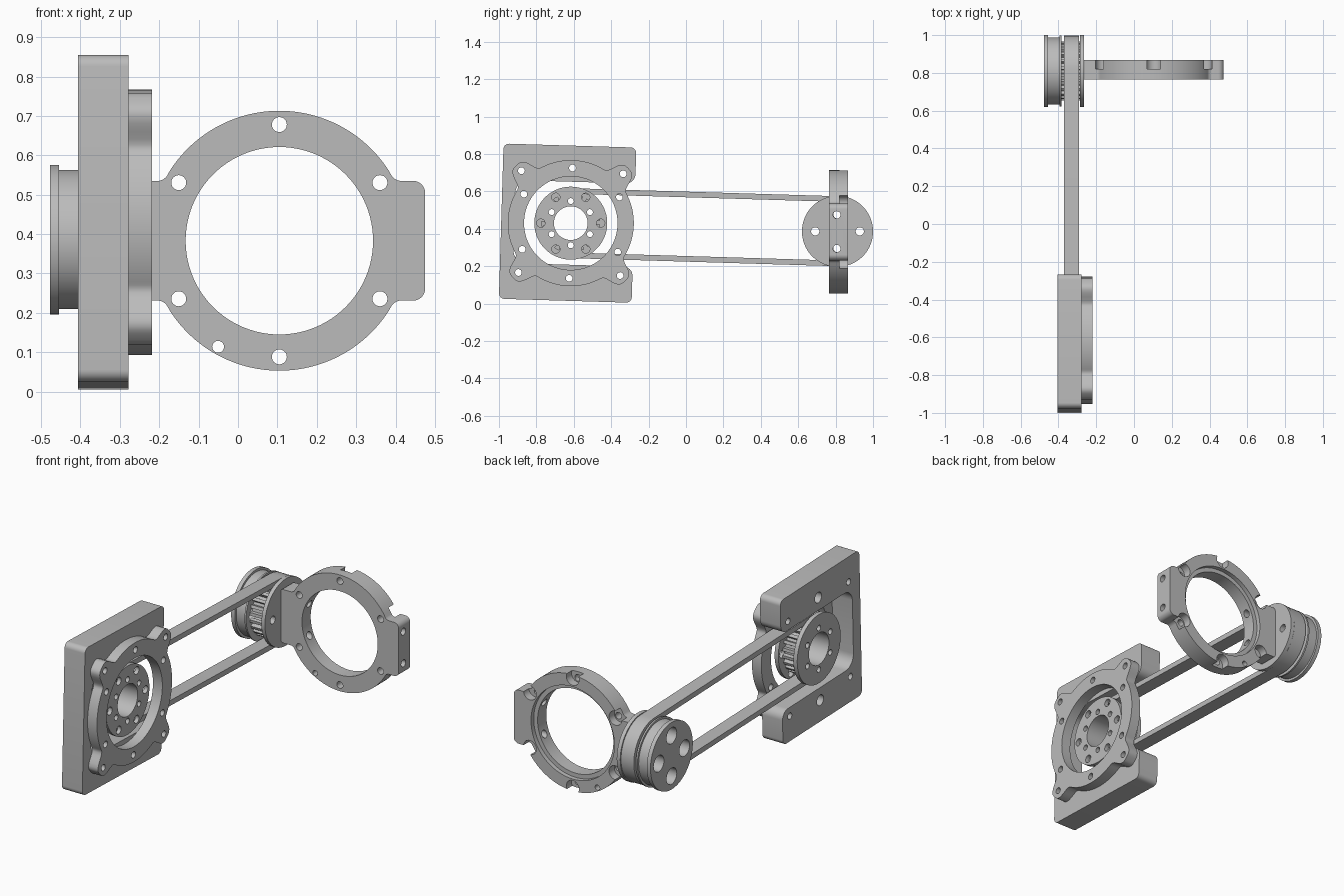
import bpy
import bmesh
from math import sin, cos, pi, radians, exp, degrees

if "Cube" in bpy.data.objects:
    bpy.data.objects.remove(bpy.data.objects["Cube"])

grey = bpy.data.materials.new("machined_grey")
grey.use_nodes = True
grey.diffuse_color = (0.5, 0.5, 0.5, 1)
grey.node_tree.nodes["Principled BSDF"].inputs["Base Color"].default_value = (0.5, 0.5, 0.5, 1)

TILT = radians(-1.73)          # slope of the belt line
DRIVE = (-0.616, 0.43)         # drive pulley axis (y, z)
DRIVEN = (0.81, 0.386)         # driven pulley axis (y, z)
RING = (0.105, 0.383)          # clamp ring axis (x, z)


# ---- outlines (2D point lists) ----
def circle(r, n=96):
    return [(r * cos(2 * pi * i / n), r * sin(2 * pi * i / n)) for i in range(n)]


def fillet(corners, steps=8):
    """Round each (u, v, radius) corner of a polygon."""
    out = []
    for i, (u, v, r) in enumerate(corners):
        if r == 0:
            out.append((u, v))
            continue
        dirs = []
        for q in (corners[i - 1], corners[(i + 1) % len(corners)]):
            du, dv = q[0] - u, q[1] - v
            length = (du * du + dv * dv) ** 0.5
            dirs.append((du / length, dv / length))
        for k in range(steps + 1):
            t = pi / 2 * k / steps
            a, b = r * (1 - sin(t)), r * (1 - cos(t))
            out.append((u + a * dirs[0][0] + b * dirs[1][0],
                        v + a * dirs[0][1] + b * dirs[1][1]))
    return out


def gear(root, tip, teeth):
    pts = []
    for i in range(teeth):
        for f, r in ((0, root), (0.4, root), (0.5, tip), (0.9, tip)):
            a = 2 * pi * (i + f) / teeth
            pts.append((r * cos(a), r * sin(a)))
    return pts


def stadium(r, length, n=32):
    right = [(length + r * cos(a), r * sin(a)) for a in (pi * (k / n - 0.5) for k in range(n + 1))]
    left = [(r * cos(a), r * sin(a)) for a in (pi * (k / n + 0.5) for k in range(n + 1))]
    return right + left


def polar(r, deg):
    return (r * cos(radians(deg)), r * sin(radians(deg)))


# ---- solids ----
def prism(name, outline, lo, hi, centre=(0, 0), tilt=0.0, axis="X"):
    """Extrude an outline along X (outline in y, z) or Y (outline in x, z)."""
    bm = bmesh.new()
    verts = []
    for u, v in outline:
        p = centre[0] + u * cos(tilt) - v * sin(tilt)
        q = centre[1] + u * sin(tilt) + v * cos(tilt)
        verts.append(bm.verts.new((lo, p, q) if axis == "X" else (p, lo, q)))
    face = bm.faces.new(verts)
    new = bmesh.ops.extrude_face_region(bm, geom=[face])["geom"]
    shift = (hi - lo, 0, 0) if axis == "X" else (0, hi - lo, 0)
    bmesh.ops.translate(bm, vec=shift, verts=[g for g in new if isinstance(g, bmesh.types.BMVert)])
    bmesh.ops.recalc_face_normals(bm, faces=bm.faces)
    mesh = bpy.data.meshes.new(name)
    bm.to_mesh(mesh)
    bm.free()
    mesh.materials.append(grey)
    obj = bpy.data.objects.new(name, mesh)
    bpy.context.scene.collection.objects.link(obj)
    return obj


def hole(pos, r, lo, hi, centre, axis="X", tilt=0.0):
    """A round cutter at pos in the tilted frame around centre."""
    c = (centre[0] + pos[0] * cos(tilt) - pos[1] * sin(tilt),
         centre[1] + pos[0] * sin(tilt) + pos[1] * cos(tilt))
    return prism("cutter", circle(r, 96 if r > 0.08 else 24), lo, hi, c, 0, axis)


def finish(obj, cutters=()):
    """Cut the holes, bake the result and shade it."""
    for c in cutters:
        c.hide_render = True
        mod = obj.modifiers.new("cut", "BOOLEAN")
        mod.operation, mod.solver, mod.object = "DIFFERENCE", "EXACT", c
    if cutters:
        bpy.context.view_layer.update()
        graph = bpy.context.evaluated_depsgraph_get()
        baked = bpy.data.meshes.new_from_object(obj.evaluated_get(graph))
        obj.modifiers.clear()
        obj.data = baked
        for c in cutters:
            bpy.data.objects.remove(c)
    bpy.ops.object.select_all(action="DESELECT")
    obj.select_set(True)
    bpy.context.view_layer.objects.active = obj
    bpy.ops.object.shade_smooth_by_angle(angle=radians(30))


SCREWS = [polar(0.295, 30 + 60 * k) for k in range(6)]
EARS = [polar(0.385, 45 + 90 * k) for k in range(4)]

# Housing: C-shaped block open towards the belt
c_shape = fillet([(-0.355, -0.415, 0.03), (0.355, -0.415, 0.03), (0.355, -0.222, 0.05),
                  (-0.285, -0.222, 0.07), (-0.285, 0.222, 0.07), (0.355, 0.222, 0.05),
                  (0.355, 0.415, 0.03), (-0.355, 0.415, 0.03)])
housing = prism("housing", c_shape, -0.406, -0.278, (-0.633, 0.43), TILT)
cuts = [hole(p, 0.018, -0.5, -0.2, DRIVE, tilt=TILT) for p in EARS]
cuts += [hole((0, s * 0.295), 0.03, -0.5, -0.31, DRIVE, tilt=TILT) for s in (-1, 1)]
cuts += [hole((0, s * 0.295), 0.018, -0.35, -0.2, DRIVE, tilt=TILT) for s in (-1, 1)]
finish(housing, cuts)

# Adapter plate: ring with four ears
ear_outline = []
for i in range(240):
    deg = i * 1.5
    off = (deg % 90) - 45
    ear_outline.append(polar(0.337 + 0.088 * exp(-(off / 9.5) ** 4), deg))
adapter = prism("adapter_plate", ear_outline, -0.278, -0.219, DRIVE, TILT)
cuts = [hole((0, 0), 0.25, -0.4, -0.1, DRIVE)]
cuts += [hole(p, 0.018, -0.4, -0.1, DRIVE, tilt=TILT) for p in SCREWS + EARS]
finish(adapter, cuts)

# Drive pulley: toothed core between two flanges
for name, outline, lo, hi in (
        ("drive_pulley_outer_flange", circle(0.195), -0.404, -0.38),
        ("drive_pulley_teeth", gear(0.137, 0.157, 24), -0.38, -0.285),
        ("drive_pulley_inner_flange", circle(0.195), -0.285, -0.262)):
    part = prism(name, outline, lo, hi, DRIVE, TILT)
    cuts = [hole((0, 0), 0.09, -0.6, 0, DRIVE)]
    cuts += [hole(polar(0.118, 30 + 60 * k), 0.016, -0.6, 0, DRIVE) for k in range(6)]
    if "inner" in name:
        cuts += [hole(polar(0.16, 60 * k), 0.022, -0.6, 0, DRIVE) for k in range(6)]
    finish(part, cuts)

# Driven pulley: toothed core, hub and flanges
for name, outline, lo, hi in (
        ("driven_pulley_end_flange", circle(0.19), -0.477, -0.454),
        ("driven_pulley_hub", circle(0.177), -0.454, -0.394),
        ("driven_pulley_thin_flange", circle(0.189), -0.394, -0.384),
        ("driven_pulley_teeth", gear(0.137, 0.157, 24), -0.384, -0.287),
        ("driven_pulley_inner_flange", circle(0.19), -0.287, -0.265)):
    part = prism(name, outline, lo, hi, DRIVEN, TILT)
    if "teeth" in name or "inner" in name:
        cuts = [hole(p, 0.022, -0.6, 0, DRIVEN)
                for p in ((0.119, 0), (-0.119, 0), (0, 0.09), (0, -0.09))]
    else:
        cuts = [hole(polar(0.115, 90 * k), 0.046, -0.6, 0, DRIVEN) for k in range(4)]
    finish(part, cuts)

# Belt: closed loop around both pulleys
span = ((DRIVEN[0] - DRIVE[0]) ** 2 + (DRIVEN[1] - DRIVE[1]) ** 2) ** 0.5
belt = prism("belt", stadium(0.187, span), -0.37, -0.29, DRIVE, TILT)
finish(belt, [prism("cutter", stadium(0.157, span), -0.5, -0.2, DRIVE, TILT)])

# Clamp ring: bored disc with a mounting tab on each side
half = []
for side in (0, 180):
    half += [(*polar(0.33, side + a), 0) for a in range(33, 148, 2)]
    s = -1 if side == 0 else 1
    half += [(s * 0.293, -s * 0.152, 0.015), (s * 0.37, -s * 0.152, 0.03 if s > 0 else 0.012),
             (s * 0.37, s * 0.152, 0.03 if s > 0 else 0.012), (s * 0.293, s * 0.152, 0.015)]
ring = prism("clamp_ring", fillet(half), 0.764, 0.867, RING, 0, "Y")
cuts = [hole((0, 0), 0.238, 0.6, 1, RING, "Y"), hole((0, 0), 0.262, 0.842, 1, RING, "Y")]
cuts += [hole(p, 0.019, 0.6, 1, RING, "Y") for p in SCREWS]
cuts += [hole(polar(0.31, 30 + 60 * k), 0.04, 0.82, 1, RING, "Y") for k in range(6)]
cuts += [hole(polar(0.311, 240), 0.015, 0.6, 1, RING, "Y")]
cuts += [hole((0, s * 0.09), 0.02, -0.5, 0.7, (0.806, 0.384)) for s in (-1, 1)]
finish(ring, cuts)
